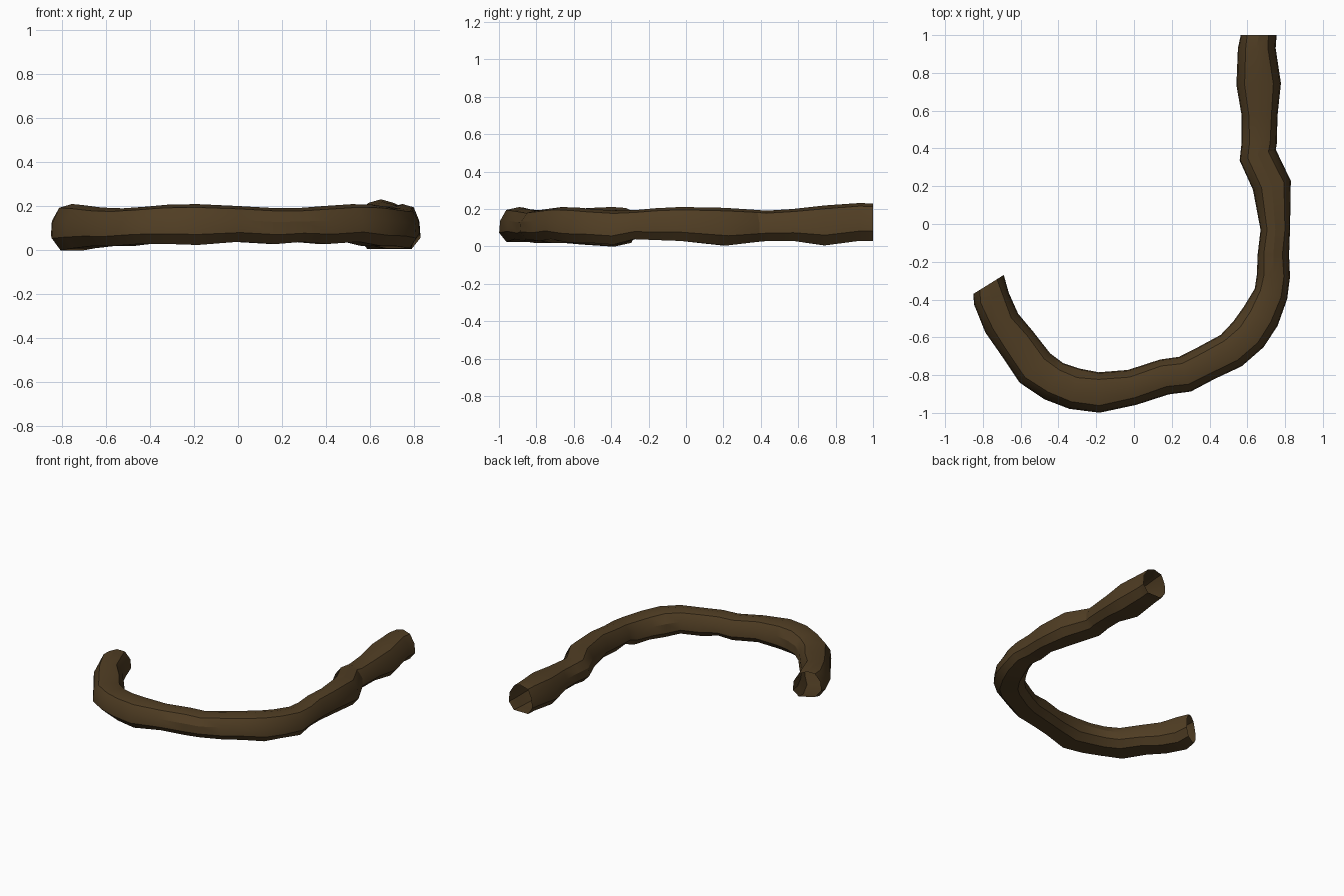
import bpy, bmesh, math, random
from mathutils import Vector

if "Cube" in bpy.data.objects:
    bpy.data.objects.remove(bpy.data.objects["Cube"])

random.seed(4)

# Tunnel centreline: x, y, half width, floor z
PATH = [
    (-.77, -.32, .095, .02), (-.755, -.395, .097, .0), (-.70, -.525, .10, .01),
    (-.62, -.63, .105, .02), (-.525, -.762, .112, .02), (-.425, -.832, .108, .03),
    (-.315, -.872, .11, .03), (-.185, -.892, .107, .025), (-.01, -.865, .095, .04),
    (.16, -.81, .095, .03), (.27, -.795, .097, .04), (.385, -.735, .095, .03),
    (.515, -.67, .10, .04), (.605, -.585, .105, .02), (.67, -.49, .103, .02),
    (.725, -.37, .09, .01), (.738, -.275, .088, .04), (.738, -.16, .083, .035),
    (.748, -.03, .078, .03), (.73, .205, .103, .005), (.655, .365, .10, .025),
    (.663, .43, .093, .03), (.665, .575, .095, .03), (.66, .74, .118, .005),
    (.65, .93, .10, .03), (.66, 1.0, .095, .03),
]
# Half cross-section (side, height), mirrored around the crown
HALF = [(.6, .03), (1, .28), (.95, .62), (.6, .92)]
SECTION = [(-s, h) for s, h in HALF] + [(0, 1)] + [(s, h) for s, h in reversed(HALF)]


def side_vector(i):
    """Horizontal direction across the tunnel at station i."""
    if i == 0:
        d = Vector((.53, -.85, 0))
    elif i == len(PATH) - 1:
        d = Vector((0, 1, 0))
    else:
        a, b = PATH[i - 1], PATH[i + 1]
        d = Vector((b[0] - a[0], b[1] - a[1], 0))
    d.normalize()
    return Vector((d.y, -d.x, 0))


# Open-ended hollow tunnel skin with an uneven roof
bm = bmesh.new()
rings = []
for i, (x, y, w, floor) in enumerate(PATH):
    across = side_vector(i)
    rise = max(0, y - .5) * .05
    roof = .207 + .01 * math.sin(1.1 * i + .5) + rise
    ring = []
    for s, h in SECTION:
        if abs(s) < .9:
            s *= random.uniform(.9, 1.1)
        p = Vector((x, y, floor + (roof - floor) * h)) + across * w * s
        ring.append(bm.verts.new(p))
    rings.append(ring)
n = len(SECTION)
for r, q in zip(rings, rings[1:]):
    for j in range(n):
        k = (j + 1) % n
        bm.faces.new((r[j], r[k], q[k], q[j]))
bmesh.ops.recalc_face_normals(bm, faces=bm.faces)
# Make sure the skin faces outward
top = max(bm.faces, key=lambda f: f.calc_center_median().z)
if top.normal.z < 0:
    bmesh.ops.reverse_faces(bm, faces=bm.faces)
mesh = bpy.data.meshes.new("tunnel")
bm.to_mesh(mesh)
bm.free()
tunnel = bpy.data.objects.new("tunnel", mesh)
bpy.context.collection.objects.link(tunnel)

# Dark earth colour
earth = bpy.data.materials.new("earth")
earth.diffuse_color = (.08, .047, .017, 1)
earth.use_nodes = True
earth.node_tree.nodes["Principled BSDF"].inputs["Base Color"].default_value = earth.diffuse_color
mesh.materials.append(earth)

# Softly faceted shading
bpy.context.view_layer.objects.active = tunnel
tunnel.select_set(True)
bpy.ops.object.shade_smooth_by_angle(angle=.5)

# Rest on the ground
low = min(v.co.z for v in mesh.vertices)
for v in mesh.vertices:
    v.co.z -= low
